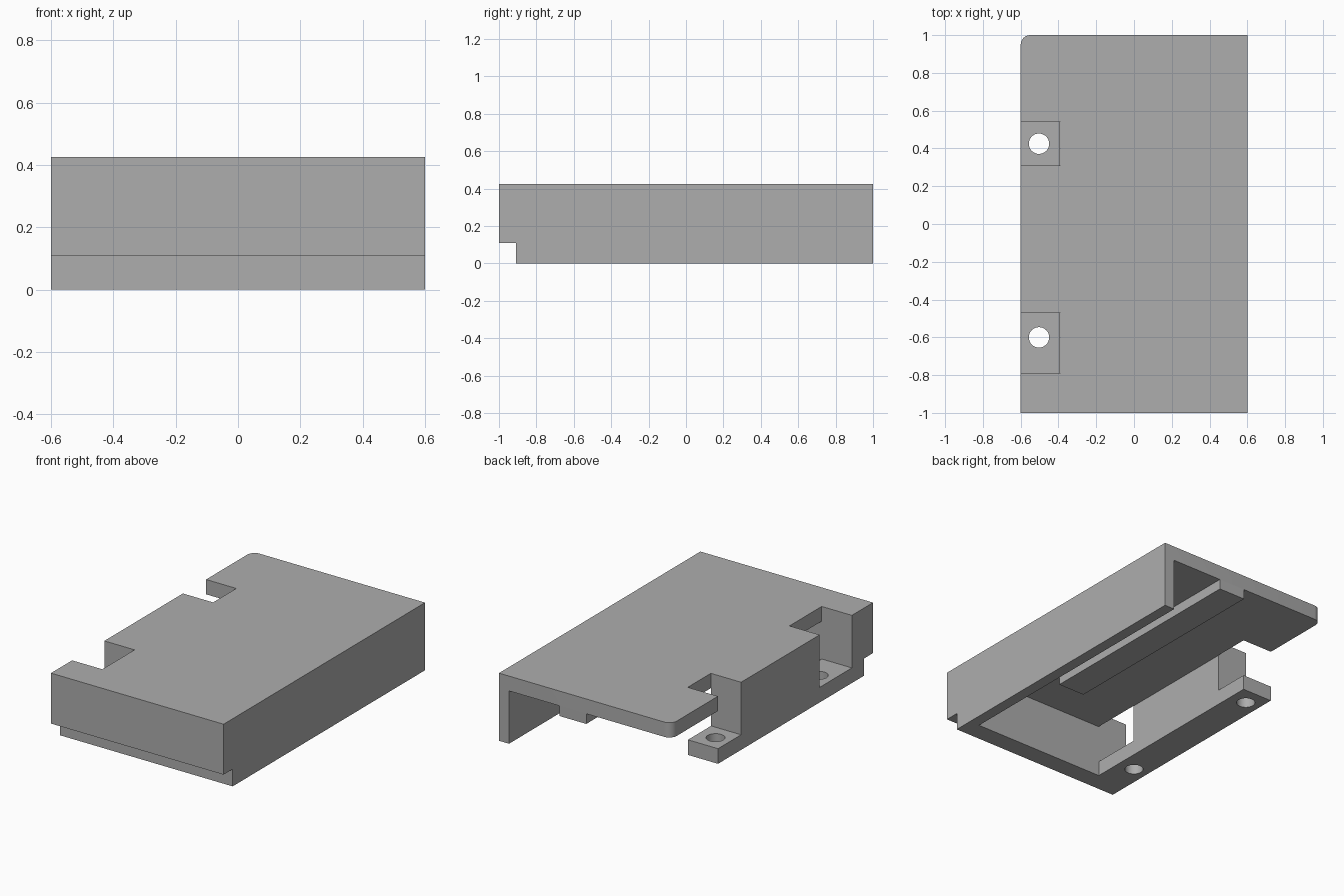
import bpy, bmesh
from math import sin, cos, pi

cube = bpy.data.objects.get("Cube")
if cube:
    bpy.data.objects.remove(cube, do_unlink=True)

W, L, H = 0.60, 1.0, 0.425      # half width, half length, height
ROOF = 0.332                    # underside of the top plate
WALL = -0.39                    # inner face of the thick side wall
FRONT = -0.79                   # inner face of the front wall
TAB = 0.095                     # screw tab thickness
NOTCHES = [(-0.79, -0.47, -0.60), (0.31, 0.54, 0.425)]   # start, end, hole

grey = bpy.data.materials.new("plain_grey")
grey.use_nodes = True
grey.diffuse_color = (0.42, 0.42, 0.42, 1)
grey.node_tree.nodes["Principled BSDF"].inputs["Base Color"].default_value = grey.diffuse_color


def prism(name, outline, z0, z1):
    """Extrude a flat outline between two heights."""
    bm = bmesh.new()
    face = bm.faces.new([bm.verts.new((x, y, z0)) for x, y in outline])
    top = bmesh.ops.extrude_face_region(bm, geom=[face])["geom"]
    verts = [v for v in top if isinstance(v, bmesh.types.BMVert)]
    bmesh.ops.translate(bm, verts=verts, vec=(0, 0, z1 - z0))
    bmesh.ops.recalc_face_normals(bm, faces=bm.faces)
    mesh = bpy.data.meshes.new(name)
    bm.to_mesh(mesh)
    bm.free()
    mesh.materials.append(grey)
    obj = bpy.data.objects.new(name, mesh)
    bpy.context.collection.objects.link(obj)
    return obj


def rect(x0, x1, y0, y1):
    return [(x0, y0), (x1, y0), (x1, y1), (x0, y1)]


def arc(cx, cy, r, start, end, steps):
    angles = [start + (end - start) * i / steps for i in range(steps + 1)]
    return [(cx + r * cos(a), cy + r * sin(a)) for a in angles]


def cut(obj, cutter):
    """Subtract a cutter, then discard it."""
    cutter.hide_render = True
    mod = obj.modifiers.new("cut", "BOOLEAN")
    mod.operation, mod.solver, mod.object = "DIFFERENCE", "EXACT", cutter
    bpy.context.view_layer.objects.active = obj
    bpy.ops.object.modifier_apply(modifier=mod.name)
    bpy.data.objects.remove(cutter, do_unlink=True)


# Outer block with one rounded back corner
R = 0.05
outline = [(-W, -L), (W, -L), (W, L)] + arc(R - W, L - R, R, pi / 2, pi, 6)
housing = prism("housing", outline, 0, H)

# Step under the front edge
cut(housing, prism("front_step_cutter", rect(-1, 1, -2, -0.91), -1, 0.108))

# Cavity open below and behind, widening past the end of the thick side wall
eps = 0.001
side_end = NOTCHES[1][1] - eps
cavity = [(WALL - eps, FRONT + eps), (0.53, FRONT + eps), (0.53, 2), (-1, 2),
          (-1, side_end), (WALL - eps, side_end)]
cut(housing, prism("cavity_cutter", cavity, -1, ROOF))

# Side notches leaving screw tabs with holes
for y0, y1, hole_y in NOTCHES:
    cut(housing, prism("notch_cutter", rect(-1, WALL, y0, y1), TAB, 1))
    hole = arc(-0.503, hole_y, 0.054, 0, 2 * pi, 32)[:-1]
    cut(housing, prism("hole_cutter", hole, -1, 0.2))

# Rib under the top plate
rib = prism("underside_rib", rect(-0.007, 0.178, -0.473, L), 0.268, ROOF)

bpy.ops.object.select_all(action="DESELECT")
housing.select_set(True)
bpy.context.view_layer.objects.active = housing
bpy.ops.object.shade_smooth_by_angle()
